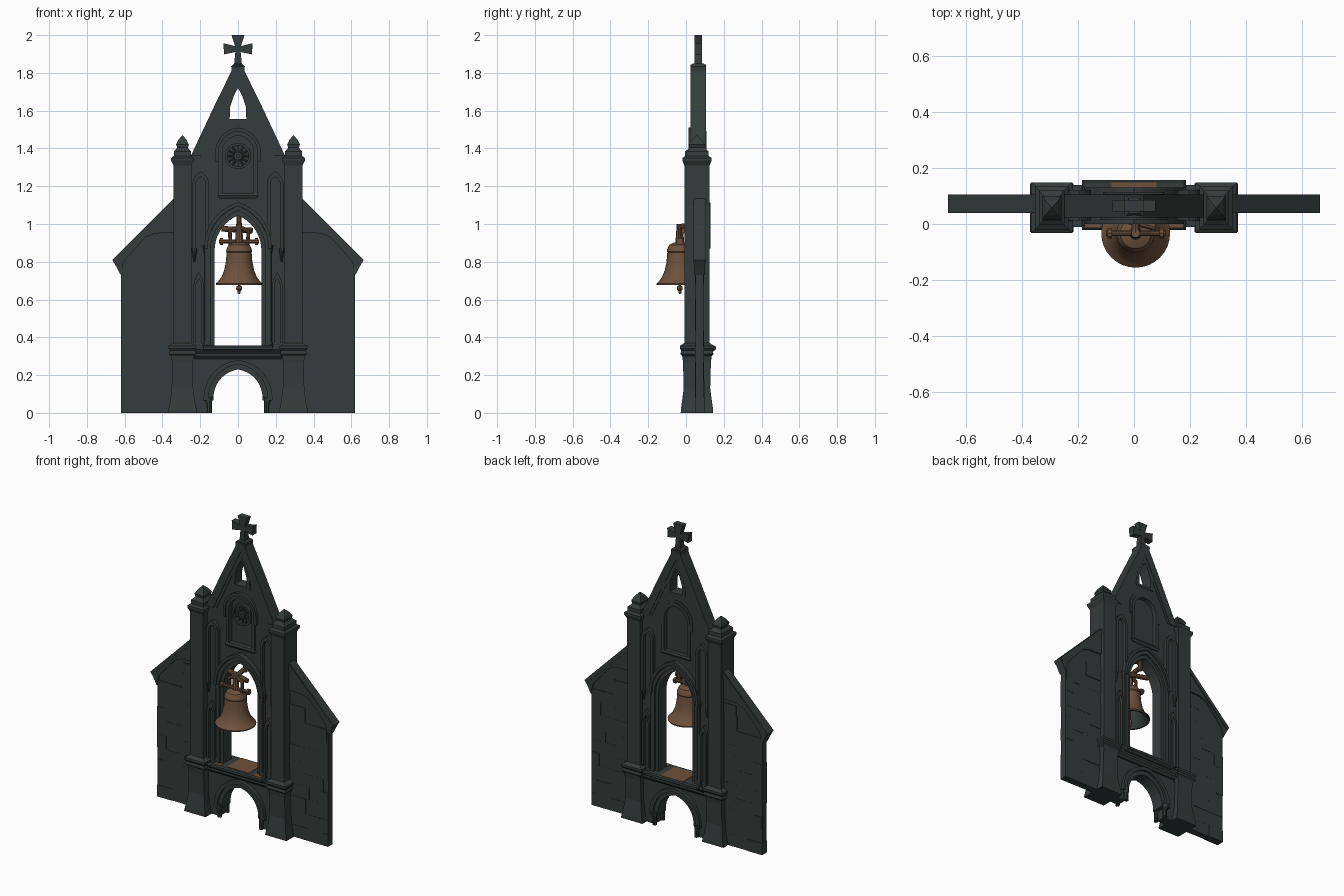
import bpy, bmesh, math, random
from mathutils import Vector, Matrix

if "Cube" in bpy.data.objects:
    bpy.data.objects.remove(bpy.data.objects["Cube"])

random.seed(4)


def material(name, rgb):
    m = bpy.data.materials.new(name)
    m.diffuse_color = (*rgb, 1)
    m.use_nodes = True
    m.node_tree.nodes["Principled BSDF"].inputs["Base Color"].default_value = m.diffuse_color
    return m


STONE = material("dark stone", (0.034, 0.045, 0.043))
BRONZE = material("brown bronze", (0.155, 0.083, 0.045))


def finish(name, bm, mats, smooth=False):
    bmesh.ops.remove_doubles(bm, verts=bm.verts, dist=1e-5)
    bmesh.ops.recalc_face_normals(bm, faces=bm.faces)
    me = bpy.data.meshes.new(name)
    bm.to_mesh(me)
    bm.free()
    for m in mats:
        me.materials.append(m)
    if smooth:
        me.shade_smooth()
        me.set_sharp_from_angle(angle=math.radians(35))
    ob = bpy.data.objects.new(name, me)
    bpy.context.collection.objects.link(ob)
    return ob


def slab(name, outline, y0, y1, holes=(), mat=STONE):
    """Extrude an x-z outline with optional holes from y0 to y1."""
    cu = bpy.data.curves.new(name, 'CURVE')
    cu.dimensions, cu.fill_mode, cu.extrude = '2D', 'BOTH', (y1 - y0) / 2
    for pts in (outline, *holes):
        sp = cu.splines.new('POLY')
        sp.points.add(len(pts) - 1)
        for p, (x, z) in zip(sp.points, pts):
            p.co = (x, z, 0, 1)
        sp.use_cyclic_u = True
    tmp = bpy.data.objects.new(name + "_curve", cu)
    bpy.context.collection.objects.link(tmp)
    dg = bpy.context.evaluated_depsgraph_get()
    me = bpy.data.meshes.new_from_object(tmp.evaluated_get(dg))
    bm = bmesh.new()
    bm.from_mesh(me)
    bm.transform(Matrix.Translation((0, (y0 + y1) / 2, 0)) @ Matrix.Rotation(math.pi / 2, 4, 'X'))
    for f in bm.faces:
        f.material_index = 0
        f.smooth = False
    bpy.data.objects.remove(tmp)
    bpy.data.curves.remove(cu)
    bpy.data.meshes.remove(me)
    return finish(name, bm, [mat])


def arch(w, z0, zs, h, cx=0, n=9):
    """Open arch line from right foot over the apex to left foot."""
    R = (w * w + h * h) / (2 * w)
    a = math.atan2(h, R - w)
    right = [(w, z0)] + [(w - R + R * math.cos(a * i / n), zs + R * math.sin(a * i / n)) for i in range(n + 1)]
    right[-1] = (0, zs + h)
    pts = right + [(-x, z) for x, z in reversed(right[:-1])]
    return [(x + cx, z) for x, z in pts]


def band(name, inner, outer, y0, y1):
    return slab(name, outer + inner[::-1], y0, y1)


def mirror(pts, s):
    return [(x * s, z) for x, z in pts]


def both(half):
    """Close a right-hand profile by mirroring it across x = 0."""
    return half + [(-x, z) for x, z in reversed(half) if x > 0]


def stack(name, cx, cy, levels, mat=STONE):
    """Loft rectangles (z, half x, half y) into one block."""
    bm = bmesh.new()
    rings = [[bm.verts.new((cx + sx * hx, cy + sy * hy, z)) for sx, sy in ((-1, -1), (1, -1), (1, 1), (-1, 1))]
             for z, hx, hy in levels]
    for a, b in zip(rings, rings[1:]):
        for i in range(4):
            bm.faces.new((a[i], a[(i + 1) % 4], b[(i + 1) % 4], b[i]))
    bm.faces.new(rings[0])
    bm.faces.new(rings[-1])
    return finish(name, bm, [mat])


def lathe(name, prof, cx, cy, n=32, mats=(STONE,), inner=99):
    bm = bmesh.new()
    rings = [[bm.verts.new((cx + r * math.cos(2 * math.pi * i / n), cy + r * math.sin(2 * math.pi * i / n), z))
              for i in range(n)] for r, z in prof]
    for k, (a, b) in enumerate(zip(rings, rings[1:])):
        for i in range(n):
            f = bm.faces.new((a[i], a[(i + 1) % n], b[(i + 1) % n], b[i]))
            f.material_index = 1 if k >= inner else 0
    return finish(name, bm, mats, True)


def tube(name, a, b, r, mat=STONE, r2=None, n=10):
    a, b = Vector(a), Vector(b)
    bm = bmesh.new()
    M = Matrix.Translation((a + b) / 2) @ (b - a).to_track_quat('Z', 'Y').to_matrix().to_4x4()
    bmesh.ops.create_cone(bm, cap_ends=True, segments=n, radius1=r, radius2=r if r2 is None else r2,
                          depth=(b - a).length, matrix=M)
    return finish(name, bm, [mat], True)


# Central wall with gable: lower arch cut into the outline, three openings
low = arch(0.155, 0, 0.08, 0.175)
gable_hole = both([(0.044, 1.555), (0.042, 1.62), (0.022, 1.68), (0, 1.72)])
slab("central_wall", [(-0.25, 0), (-0.25, 1.36), (-0.02, 1.83), (0.02, 1.83), (0.25, 1.36), (0.25, 0)] + low,
     0.034, 0.1, [arch(0.135, 0.345, 0.86, 0.2), arch(0.085, 1.16, 1.38, 0.09), gable_hole])

# Gable coping and opening surround
band("gable_coping", both([(0.195, 1.36), (0.1, 1.57), (0, 1.775)]),
     both([(0.25, 1.36), (0.125, 1.625), (0.032, 1.815), (0.032, 1.84), (0, 1.845)]), 0.024, 0.106)
band("gable_inner_moulding", both([(0.178, 1.36), (0, 1.745)]), both([(0.2, 1.36), (0, 1.78)]), 0.029, 0.103)
slab("gable_opening_surround", both([(0.068, 1.54), (0.062, 1.63), (0, 1.75)]), 0.028, 0.104, [gable_hole])

# Cross with flared arms
slab("cross", both([(0.028, 1.82), (0.02, 1.85), (0.014, 1.91), (0.074, 1.898), (0.077, 1.957), (0.016, 1.942),
                    (0.034, 2.0)]), 0.045, 0.085)
stack("cross_foot", 0, 0.065, [(1.81, 0.034, 0.04), (1.835, 0.036, 0.042), (1.85, 0.02, 0.028)])

# Niche with round window rosette
slab("niche_panel", arch(0.09, 1.15, 1.38, 0.095), 0.056, 0.078)
band("niche_frame", arch(0.083, 1.155, 1.38, 0.088), arch(0.103, 1.14, 1.38, 0.112), 0.022, 0.108)
band("niche_hood", arch(0.103, 1.33, 1.38, 0.11), arch(0.12, 1.33, 1.38, 0.13), 0.014, 0.104)
stack("niche_sill", 0, 0.065, [(1.135, 0.1, 0.04), (1.15, 0.11, 0.048), (1.162, 0.1, 0.042)])
for R in (0.07, 0.022):
    ring = [(R * math.cos(t * math.pi / 12), 1.36 + R * math.sin(t * math.pi / 12)) for t in range(24)]
    hole = [(x * (1 - 0.014 / R), 1.36 + (z - 1.36) * (1 - 0.014 / R)) for x, z in ring]
    slab("rosette_ring", ring, 0.034, 0.058, [hole])
for i in range(12):
    c, s = math.cos(i * math.pi / 6), math.sin(i * math.pi / 6)
    tube("rosette_spoke", (0.016 * c, 0.05, 1.36 + 0.016 * s), (0.062 * c, 0.05, 1.36 + 0.062 * s), 0.005, n=6)

# Bell opening: stepped pointed mouldings
band("bell_arch_inner", arch(0.124, 0.35, 0.86, 0.185), arch(0.146, 0.35, 0.86, 0.21), 0.026, 0.108)
band("bell_arch_outer", arch(0.145, 0.35, 0.86, 0.21), arch(0.166, 0.35, 0.86, 0.235), 0.01, 0.122)
band("bell_arch_hood", arch(0.16, 0.87, 0.88, 0.215), arch(0.178, 0.87, 0.88, 0.235), 0.0, 0.13)

# Lower round arch with mouldings, band and sill
band("lower_arch_inner", arch(0.13, 0.065, 0.08, 0.15), arch(0.157, 0.065, 0.08, 0.177), 0.024, 0.108)
band("lower_arch_outer", arch(0.156, 0.065, 0.08, 0.177), arch(0.182, 0.065, 0.08, 0.2), 0.008, 0.122)
stack("sill_band", 0, 0.065, [(0.285, 0.23, 0.045), (0.3, 0.235, 0.058), (0.315, 0.235, 0.058), (0.335, 0.235, 0.075)])
stack("bell_sill", 0, 0.068, [(0.325, 0.18, 0.075), (0.335, 0.186, 0.09), (0.35, 0.186, 0.09), (0.356, 0.178, 0.082)])
# Bronze stains on the sill
slab("sill_stain", [(-0.08, 0.355), (0.08, 0.355), (0.08, 0.358), (-0.08, 0.358)], 0.0, 0.15, mat=BRONZE)
for s in (-1, 1):
    slab("sill_end_stain", mirror([(0.12, 0.355), (0.175, 0.355), (0.175, 0.358), (0.12, 0.358)], s),
         -0.013, 0.02, mat=BRONZE)

for s in (-1, 1):
    # Pier from flared pedestal to pointed cap
    stack("pier", 0.294 * s, 0.058, [
        (0, 0.078, 0.086), (0.02, 0.074, 0.085), (0.07, 0.064, 0.078), (0.13, 0.057, 0.07), (0.27, 0.055, 0.074),
        (0.3, 0.06, 0.078), (0.312, 0.072, 0.088), (0.33, 0.066, 0.083), (0.34, 0.074, 0.09), (0.355, 0.074, 0.09),
        (0.37, 0.047, 0.067), (1.31, 0.047, 0.067), (1.335, 0.06, 0.077), (1.35, 0.06, 0.077), (1.36, 0.046, 0.062),
        (1.385, 0.046, 0.062), (1.395, 0.034, 0.048), (1.405, 0.028, 0.04), (1.42, 0.034, 0.042),
        (1.445, 0.022, 0.026), (1.468, 0.003, 0.003)])
    for y, d in ((0.026, -1), (0.108, 1)):
        # Blind lancet mouldings, corbels and colonnettes on both faces
        y0, y1 = sorted((y - 0.03 * d, y + 0.014 * d))
        band("tall_lancet", arch(0.026, 0.86, 1.21, 0.04, 0.197 * s), arch(0.043, 0.86, 1.21, 0.068, 0.197 * s), y0, y1)
        band("short_lancet", arch(0.016, 0.37, 0.66, 0.05, 0.208 * s), arch(0.028, 0.37, 0.66, 0.085, 0.208 * s), y0, y1)
        for x in (0.163, 0.231):
            tube("lancet_corbel", (x * s, y, 0.8), (x * s, y, 0.87), 0.004, r2=0.016)
        tube("opening_column", (0.168 * s, y, 0.35), (0.168 * s, y, 0.86), 0.011)
        tube("column_capital", (0.168 * s, y, 0.84), (0.168 * s, y, 0.885), 0.011, r2=0.02)
        tube("column_base", (0.168 * s, y, 0.35), (0.168 * s, y, 0.385), 0.02, r2=0.012)
        tube("arch_post", (0.152 * s, y, 0), (0.152 * s, y, 0.07), 0.014)
        tube("post_capital", (0.156 * s, y, 0.05), (0.156 * s, y, 0.085), 0.013, r2=0.022)

    # Side wall with sloping coping
    slope = [(0.33, 0.955), (0.44, 0.95), (0.49, 0.93), (0.605, 0.8)]
    slab("side_wall", mirror([(0.3, 0), (0.62, 0), (0.62, 0.78)] + [(x, z + 0.02) for x, z in slope[::-1]], s),
         0.052, 0.092)
    slab("wall_coping", mirror(slope + [(0.622, 0.73), (0.645, 0.775), (0.665, 0.81), (0.33, 1.145)], s), 0.044, 0.1)
    slab("coping_ridge", mirror([(0.33, 1.105), (0.33, 1.14), (0.664, 0.81), (0.65, 0.79)], s), 0.039, 0.105)

    # Slightly raised rough blocks on the side wall
    z = 0.0
    while z < 0.9:
        h, x = random.uniform(0.07, 0.1), 0.335
        while x < 0.615:
            x2 = min(0.62, x + random.uniform(0.08, 0.15))
            if z + h < min(0.94, 0.8 + (0.605 - x2) * 1.1):
                d = random.uniform(0.001, 0.005)
                slab("wall_block", mirror([(x, z), (x2, z), (x2, z + h), (x, z + h)], s), 0.052 - d, 0.092 + d)
            x = x2
        z += h

# Bell with dark inside
BX, BY = 0.006, -0.033
lathe("bell", [(0.001, 0.905), (0.03, 0.902), (0.055, 0.89), (0.066, 0.87), (0.069, 0.855), (0.066, 0.85), (0.07, 0.8),
               (0.079, 0.755), (0.094, 0.718), (0.112, 0.695), (0.123, 0.685), (0.122, 0.677), (0.112, 0.677),
               (0.09, 0.705), (0.065, 0.76), (0.056, 0.86), (0.001, 0.885)], BX, BY, 32, (BRONZE, STONE), 11)
tube("clapper_rod", (BX, BY, 0.88), (BX, BY, 0.65), 0.007, BRONZE)
lathe("clapper", [(0.001, 0.675), (0.014, 0.67), (0.016, 0.655), (0.008, 0.645), (0.008, 0.632), (0.001, 0.63)],
      BX, BY, 12, (BRONZE,))
# Headstock, crown loops and bracket back to the arch
tube("headstock", (-0.1, BY, 0.908), (0.112, BY, 0.908), 0.011, BRONZE)
tube("crown", (BX, BY, 0.89), (BX, BY, 1.0), 0.024, BRONZE, 0.016)
tube("yoke_beam", (-0.085, 0.03, 0.975), (0.075, -0.01, 0.965), 0.015, BRONZE)
tube("yoke_bracket", (BX, BY, 0.985), (BX, 0.07, 1.0), 0.015, BRONZE)
tube("yoke_hanger", (BX, 0.065, 0.98), (BX, 0.065, 1.05), 0.014, BRONZE)
for s in (-1, 1):
    tube("headstock_knob", (BX + 0.085 * s, BY, 0.908), (BX + 0.1 * s, BY, 0.908), 0.019, BRONZE)
    tube("crown_loop", (BX + 0.045 * s, BY, 0.89), (BX + 0.05 * s, BY, 0.965), 0.01, BRONZE)
    tube("crown_loop_top", (BX + 0.052 * s, BY, 0.96), (BX, BY, 0.985), 0.011, BRONZE)
